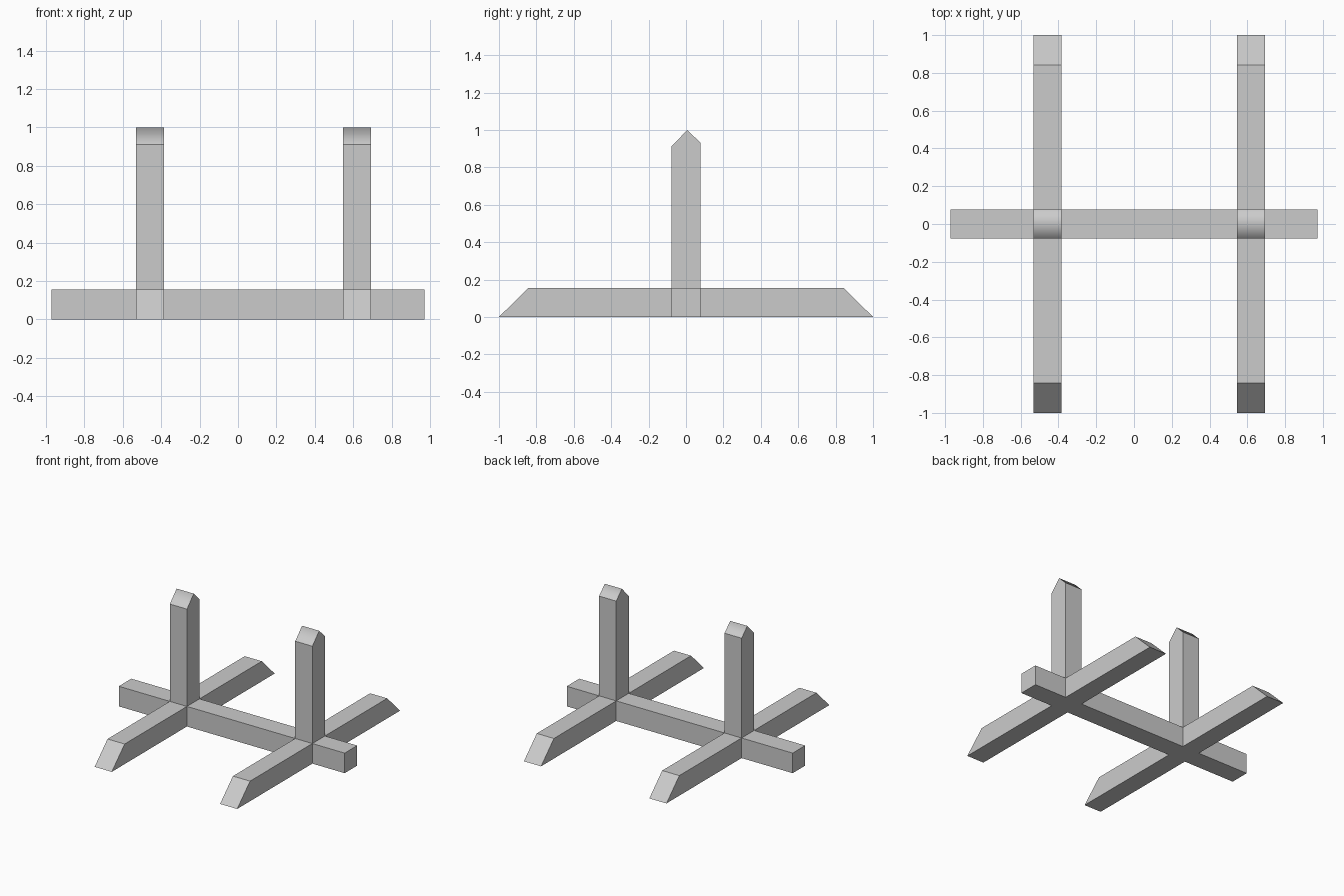
import bpy
import bmesh
from mathutils import Vector

if "Cube" in bpy.data.objects:
    bpy.data.objects.remove(bpy.data.objects["Cube"])

W = 0.077        # half width of the timber in y
H = 0.156        # height of the base timbers
RAIL_END = 0.971
TRESTLES = {"left": (-0.532, -0.385), "right": (0.546, 0.693)}

# Inverted T in the YZ plane: mitred foot with a pointed post
PROFILE = [(-1, 0), (1, 0), (0.842, H), (W, H), (W, 0.931), (0.007, 1.0),
           (-W, 0.912), (-W, H), (-0.842, H)]


def extrude_x(name, profile, x0, x1, smooth_above=None):
    """Extrude a YZ profile along x; sloped faces above a height are smooth."""
    bm = bmesh.new()
    face = bm.faces.new([bm.verts.new((x0, y, z)) for y, z in profile])
    ext = bmesh.ops.extrude_face_region(bm, geom=[face], use_keep_orig=True)
    verts = [g for g in ext["geom"] if isinstance(g, bmesh.types.BMVert)]
    bmesh.ops.translate(bm, verts=verts, vec=Vector((x1 - x0, 0, 0)))
    bmesh.ops.recalc_face_normals(bm, faces=bm.faces)
    if smooth_above is not None:
        for f in bm.faces:
            f.smooth = f.calc_center_median().z > smooth_above
    mesh = bpy.data.meshes.new(name)
    bm.to_mesh(mesh)
    bm.free()
    obj = bpy.data.objects.new(name, mesh)
    bpy.context.collection.objects.link(obj)
    return obj


# Two trestles, each a foot and its post in one piece
for side, (x0, x1) in TRESTLES.items():
    extrude_x(f"{side}_foot_and_post", PROFILE, x0, x1, smooth_above=0.9)

# Cross rail, butted against the trestles
SECTION = [(-W, 0), (W, 0), (W, H), (-W, H)]
left, right = TRESTLES["left"], TRESTLES["right"]
extrude_x("left_rail_end", SECTION, -RAIL_END, left[0])
extrude_x("middle_rail", SECTION, left[1], right[0])
extrude_x("right_rail_end", SECTION, right[1], RAIL_END)
